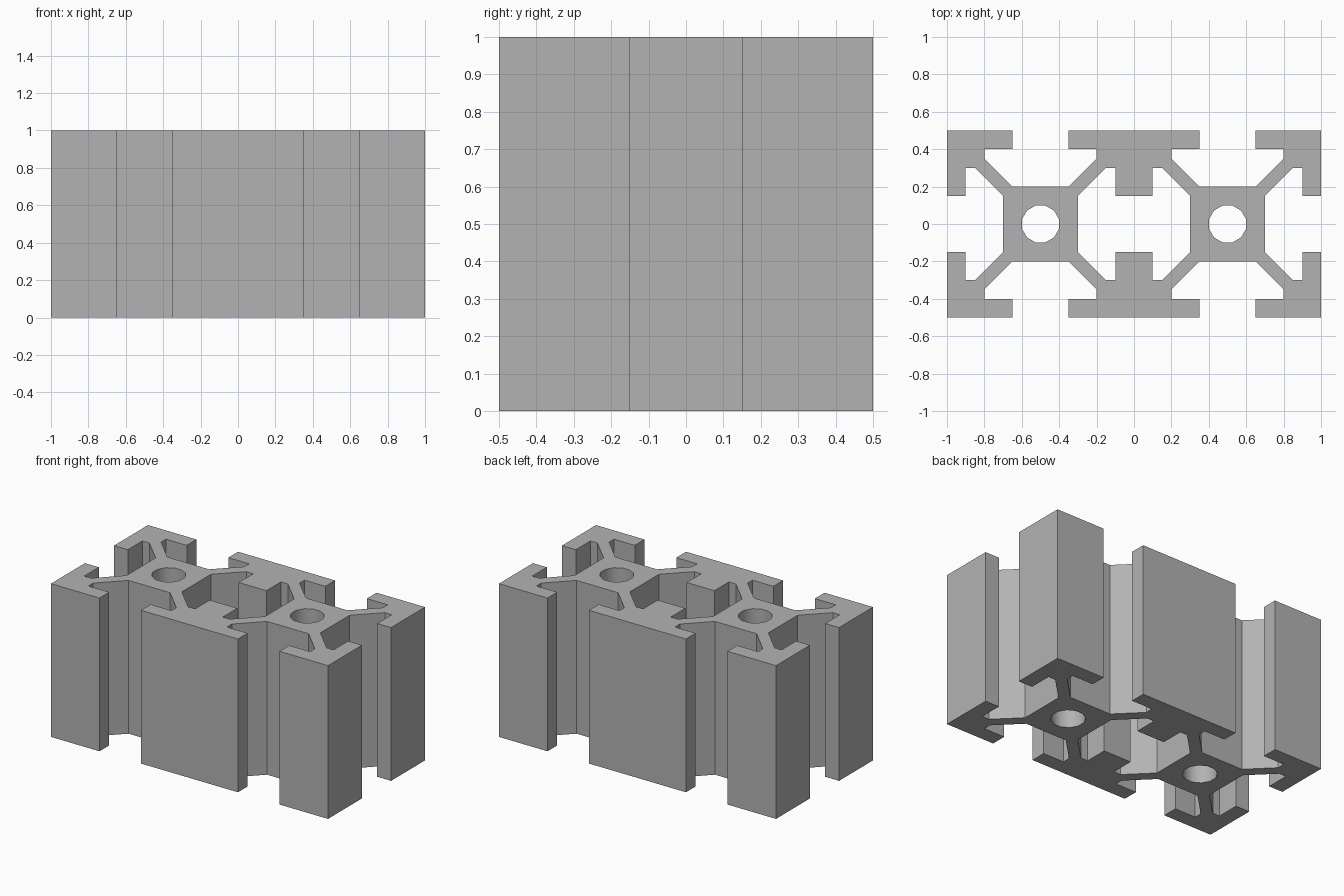
import bpy, bmesh, math
from mathutils import Vector

cube = bpy.data.objects.get("Cube")
if cube:
    bpy.data.objects.remove(cube, do_unlink=True)

HEIGHT = 1.0
BORE_RADIUS = 0.102
BORE_SIDES = 12

# One plain metal colour
metal = bpy.data.materials.new("grey_metal")
metal.use_nodes = True
colour = (0.45, 0.45, 0.45, 1.0)
metal.diffuse_color = colour
metal.node_tree.nodes["Principled BSDF"].inputs["Base Color"].default_value = colour


def mirror_quarter(quarter):
    """Complete a closed loop from its +x +y quarter, counter-clockwise."""
    half = quarter + [(-x, y) for x, y in reversed(quarter)]
    return half + [(-x, -y) for x, y in half]


# Outer quarter: side slot, corner, flange lip, web, core, web, middle flange
outer = mirror_quarter([
    (0.7, 0.15), (0.85, 0.3), (0.9, 0.3), (0.9, 0.15), (1, 0.15), (1, 0.5),
    (0.65, 0.5), (0.65, 0.4), (0.8, 0.4), (0.8, 0.35), (0.65, 0.2),
    (0.35, 0.2), (0.2, 0.35), (0.2, 0.4), (0.35, 0.4), (0.35, 0.5)])

# Enclosed channel between the two cores
channel = mirror_quarter([(0.3, 0.15), (0.15, 0.3), (0.1, 0.3), (0.1, 0.15)])


# Round bore through each core
def bore(cx):
    angles = [(i + 0.5) * math.tau / BORE_SIDES for i in range(BORE_SIDES)]
    return [(cx + BORE_RADIUS * math.cos(a), BORE_RADIUS * math.sin(a)) for a in angles]


# Fill the cross-section, then extrude it upward
bm = bmesh.new()
edges = []
for loop in (outer, channel, bore(-0.5), bore(0.5)):
    verts = [bm.verts.new((x, y, 0)) for x, y in loop]
    edges += [bm.edges.new((v, verts[i - 1])) for i, v in enumerate(verts)]
bmesh.ops.triangle_fill(bm, edges=edges, use_beauty=True, normal=Vector((0, 0, 1)))
result = bmesh.ops.extrude_face_region(bm, geom=bm.faces[:], use_keep_orig=True)
top = [g for g in result["geom"] if isinstance(g, bmesh.types.BMVert)]
bmesh.ops.translate(bm, verts=top, vec=(0, 0, HEIGHT))
bmesh.ops.recalc_face_normals(bm, faces=bm.faces[:])

mesh = bpy.data.meshes.new("slotted_rail")
bm.to_mesh(mesh)
bm.free()
mesh.materials.append(metal)
rail = bpy.data.objects.new("slotted_rail", mesh)
bpy.context.collection.objects.link(rail)

# Smooth only the bores; all profile corners stay sharp
bpy.ops.object.select_all(action="DESELECT")
rail.select_set(True)
bpy.context.view_layer.objects.active = rail
bpy.ops.object.shade_smooth_by_angle(angle=math.radians(40))
